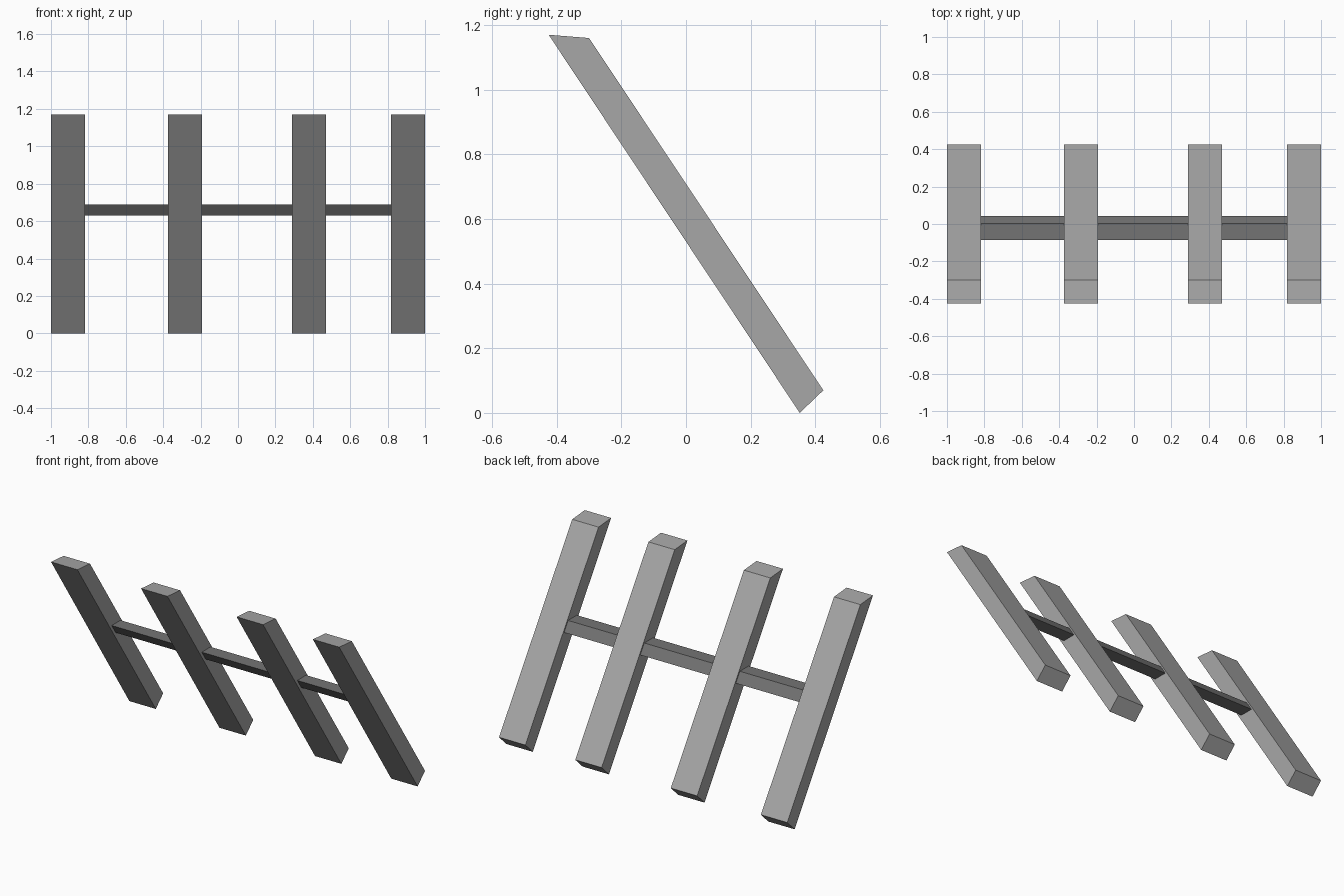
import bpy

cube = bpy.data.objects.get("Cube")
if cube:
    bpy.data.objects.remove(cube, do_unlink=True)


def make_material(name, value):
    mat = bpy.data.materials.new(name)
    mat.use_nodes = True
    colour = (value, value, value, 1)
    mat.diffuse_color = colour
    mat.node_tree.nodes["Principled BSDF"].inputs["Base Color"].default_value = colour
    return mat


def extrude_profile(name, profile, x0, x1, mat):
    """Prism along x from a (y, z) outline listed anticlockwise seen from +x."""
    n = len(profile)
    verts = [(x, y, z) for x in (x0, x1) for y, z in profile]
    faces = [tuple(reversed(range(n))), tuple(range(n, 2 * n))]
    faces += [(i, (i + 1) % n, n + (i + 1) % n, n + i) for i in range(n)]
    mesh = bpy.data.meshes.new(name)
    mesh.from_pydata(verts, [], faces)
    mesh.materials.append(mat)
    obj = bpy.data.objects.new(name, mesh)
    bpy.context.collection.objects.link(obj)
    return obj


light_grey = make_material("light grey", 0.39)
dark_grey = make_material("dark grey", 0.175)

# Leaning slats with bevelled ends
slat_profile = [(0.352, 0), (0.425, 0.07), (-0.30, 1.16), (-0.425, 1.17)]
slat_width = 0.183
slats = {"right_outer_slat": -1, "right_inner_slat": -0.375,
         "left_inner_slat": 0.288, "left_outer_slat": 1 - slat_width}
for name, x in slats.items():
    extrude_profile(name, slat_profile, x, x + slat_width, light_grey)

# Crossbar, slanted like the slats and ending inside the outer ones
bar_profile = [(-0.045, 0.63), (0.042, 0.63), (0.002, 0.69), (-0.085, 0.69)]
extrude_profile("crossbar", bar_profile, -0.83, 0.83, dark_grey)
